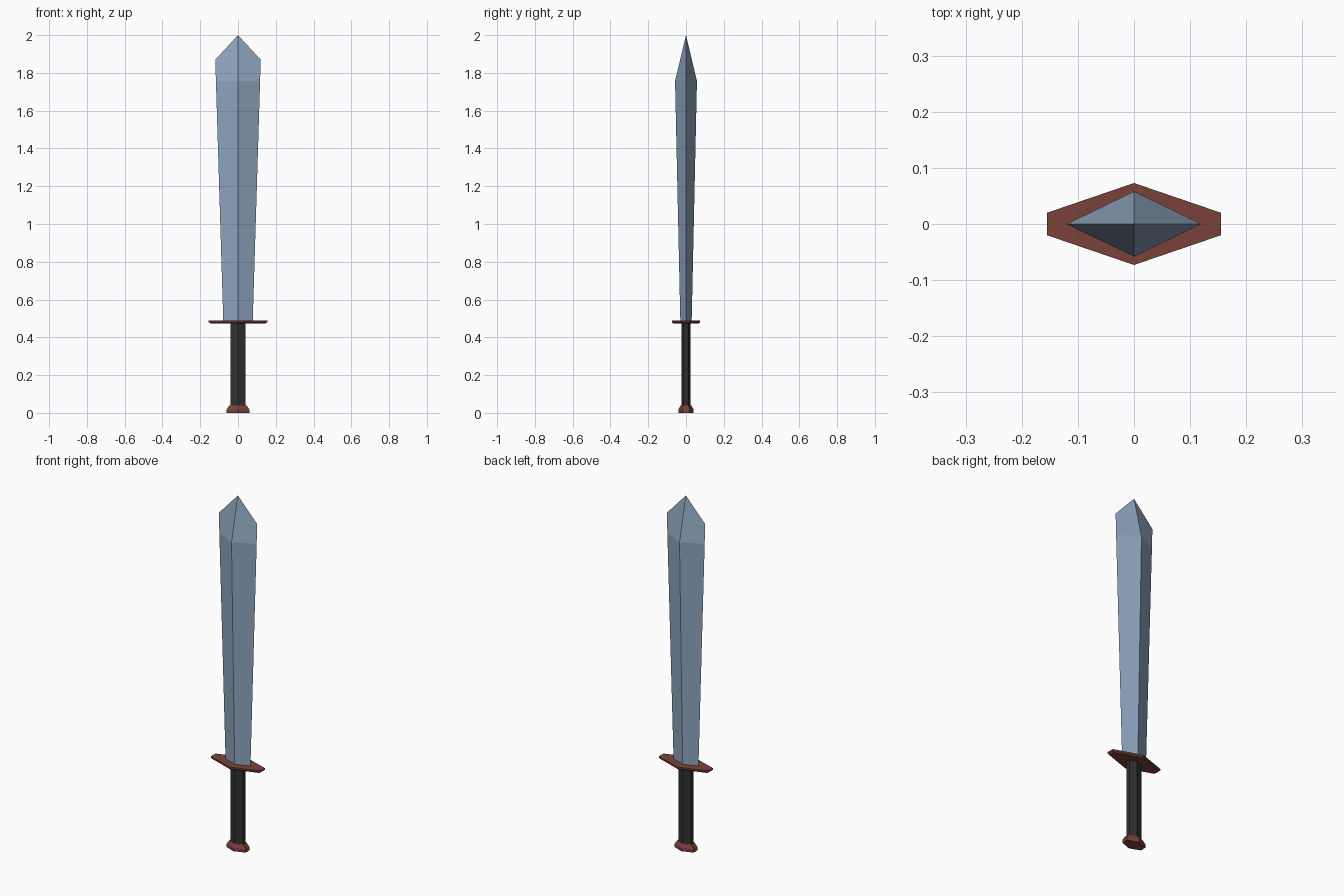
import bpy, bmesh

if "Cube" in bpy.data.objects:
    bpy.data.objects.remove(bpy.data.objects["Cube"])


def material(name, rgb):
    m = bpy.data.materials.new(name)
    m.diffuse_color = (*rgb, 1)
    m.use_nodes = True
    m.node_tree.nodes["Principled BSDF"].inputs["Base Color"].default_value = m.diffuse_color
    return m


steel = material("steel", (0.27, 0.38, 0.52))
brown = material("brown", (0.19, 0.055, 0.04))
black = material("black", (0.03, 0.03, 0.03))


def finish(name, bm, mat):
    bmesh.ops.recalc_face_normals(bm, faces=bm.faces)
    mesh = bpy.data.meshes.new(name)
    bm.to_mesh(mesh)
    bm.free()
    mesh.materials.append(mat)
    obj = bpy.data.objects.new(name, mesh)
    bpy.context.collection.objects.link(obj)
    return obj


def diamond(bm, rx, ry, z):
    return [bm.verts.new(p) for p in ((rx, 0, z), (0, ry, z), (-rx, 0, z), (0, -ry, z))]


def hexagon(bm, rx, ry, end, z):
    pts = ((rx, -end), (rx, end), (0, ry), (-rx, end), (-rx, -end), (0, -ry))
    return [bm.verts.new((x, y, z)) for x, y in pts]


def bridge(bm, a, b):
    n = len(a)
    for i in range(n):
        j = (i + 1) % n
        bm.faces.new((a[i], a[j], b[j], b[i]))


def hex_stack(name, sections, mat):
    """Loft elongated hexagons given as (half x, half y, half end width, z)."""
    bm = bmesh.new()
    rings = [hexagon(bm, *s) for s in sections]
    for a, b in zip(rings, rings[1:]):
        bridge(bm, a, b)
    bm.faces.new(rings[0])
    bm.faces.new(rings[-1])
    return finish(name, bm, mat)


# Blade: diamond section widening upward, then four facets meeting at the tip
bm = bmesh.new()
base = diamond(bm, 0.078, 0.03, 0.485)
top = diamond(bm, 0.117, 0.058, 1.757)
bm.faces.new(base)
bridge(bm, base, top)
tip = bm.verts.new((0, 0, 2.0))
shoulder = {0: bm.verts.new((0.12, 0, 1.87)), 2: bm.verts.new((-0.12, 0, 1.87))}
for ridge in (1, 3):
    for edge in (0, 2):
        bm.faces.new((top[ridge], top[edge], shoulder[edge], tip))
finish("blade", bm, steel)

# Guard: thin plate, slightly narrower underneath
hex_stack("guard", [(0.145, 0.068, 0.018, 0.474),
                    (0.155, 0.073, 0.02, 0.48),
                    (0.155, 0.073, 0.02, 0.489)], brown)

# Grip
hex_stack("grip", [(0.04, 0.025, 0.011, 0.03),
                   (0.04, 0.025, 0.011, 0.478)], black)

# Pommel: flared foot tapering up to the grip
hex_stack("pommel", [(0.06, 0.04, 0.018, 0.0),
                     (0.06, 0.04, 0.018, 0.018),
                     (0.045, 0.028, 0.013, 0.04)], brown)
